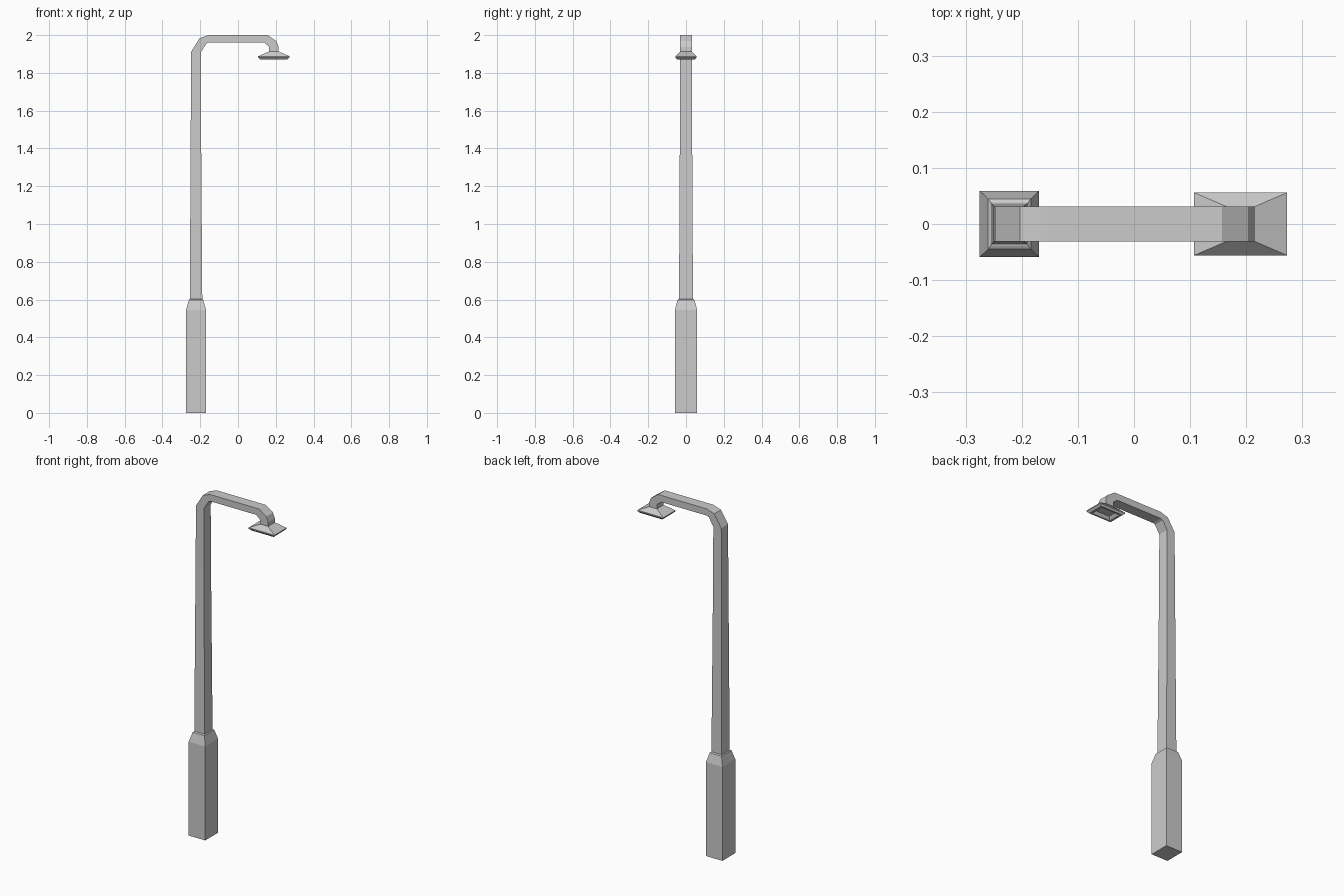
import bpy, bmesh

if "Cube" in bpy.data.objects:
    bpy.data.objects.remove(bpy.data.objects["Cube"])


def loft(name, rings):
    """Skin rectangular sections, each (left x, z, right x, z, half depth), and cap the ends."""
    bm = bmesh.new()
    loops = []
    for xa, za, xb, zb, hy in rings:
        loops.append([bm.verts.new(p) for p in (
            (xa, -hy, za), (xb, -hy, zb), (xb, hy, zb), (xa, hy, za))])
    for a, b in zip(loops, loops[1:]):
        for i in range(4):
            j = (i + 1) % 4
            bm.faces.new((a[i], a[j], b[j], b[i]))
    bm.faces.new(loops[0][::-1])
    bm.faces.new(loops[-1])
    bmesh.ops.recalc_face_normals(bm, faces=bm.faces)
    mesh = bpy.data.meshes.new(name)
    bm.to_mesh(mesh)
    bm.free()
    obj = bpy.data.objects.new(name, mesh)
    bpy.context.collection.objects.link(obj)
    return obj


def flat(cx, z, hx, hy):
    return (cx - hx, z, cx + hx, z, hy)


# Square footing with a tapered shoulder
POST_X = -0.222
loft("post_base", [
    flat(POST_X, 0.0, 0.053, 0.059),
    flat(POST_X, 0.545, 0.053, 0.059),
    flat(POST_X, 0.598, 0.038, 0.045),
    flat(POST_X, 0.602, 0.033, 0.038),
])

# Tapering pole, bent over into the arm and down to the lamp neck
D = 0.031
loft("pole_and_arm", [
    flat(POST_X, 0.59, 0.033, 0.037),
    flat(-0.223, 1.58, 0.027, 0.032),
    (-0.248, 1.912, -0.197, 1.908, D),
    (-0.203, 1.984, -0.168, 1.955, D),
    (-0.155, 2.0, -0.155, 1.961, D),
    (0.157, 2.0, 0.138, 1.961, D),
    (0.203, 1.968, 0.163, 1.940, D),
    (0.215, 1.938, 0.165, 1.930, D),
    (0.215, 1.910, 0.165, 1.910, D),
])

# Flared lamp shade with a hollow underside
LAMP_X = 0.190
loft("lamp_shade", [
    flat(LAMP_X, 1.914, 0.025, 0.031),
    flat(LAMP_X, 1.888, 0.083, 0.056),
    flat(LAMP_X, 1.882, 0.083, 0.056),
    flat(LAMP_X, 1.872, 0.072, 0.048),
    flat(LAMP_X, 1.872, 0.060, 0.039),
    flat(LAMP_X, 1.888, 0.045, 0.028),
])
